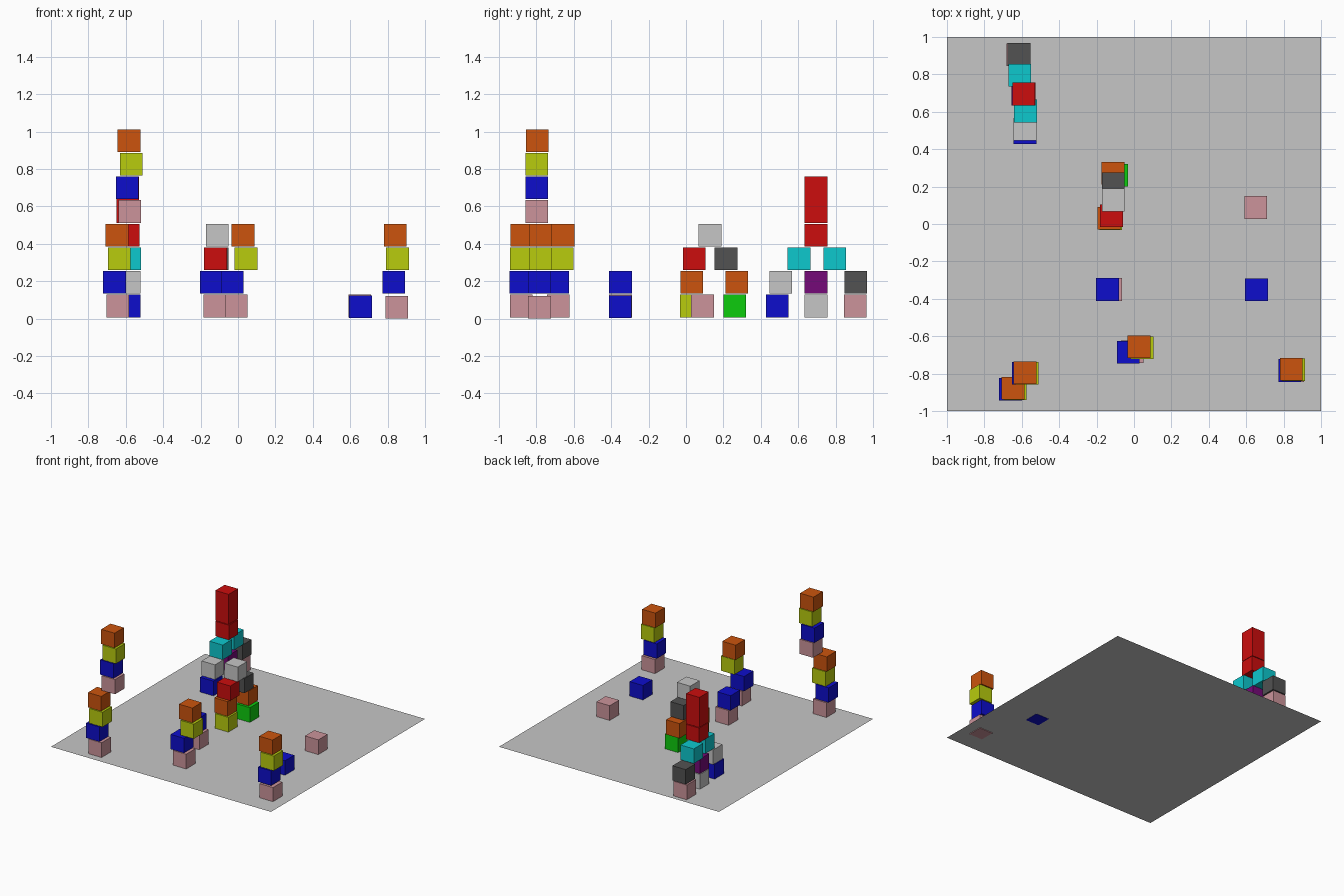
import bpy
import bmesh

if "Cube" in bpy.data.objects:
    bpy.data.objects.remove(bpy.data.objects["Cube"])

SIZE = 0.121     # cube edge
PITCH = 0.1263   # height of one stacking level
BASE = 0.0055    # height of the floor sheet


def to_linear(v):
    v /= 255
    return v / 12.92 if v <= 0.04045 else ((v + 0.055) / 1.055) ** 2.4


# One material per flat colour (given as screen values)
PALETTE = {
    "blue": (13, 13, 204), "pink": (204, 148, 155), "orange": (204, 84, 13),
    "yellow": (184, 204, 13), "green": (13, 204, 13), "red": (204, 13, 13),
    "light_grey": (198, 198, 198), "dark_grey": (82, 82, 82),
    "cyan": (13, 200, 206), "purple": (117, 10, 120),
}
MATS = {}
for name, rgb in PALETTE.items():
    m = bpy.data.materials.new(name)
    m.diffuse_color = (*[to_linear(c) for c in rgb], 1)
    m.use_nodes = True
    m.node_tree.nodes["Principled BSDF"].inputs["Base Color"].default_value = m.diffuse_color
    MATS[name] = m


def finish(bm, name, colour):
    mesh = bpy.data.meshes.new(name)
    bm.to_mesh(mesh)
    bm.free()
    mesh.materials.append(MATS[colour])
    obj = bpy.data.objects.new(name, mesh)
    bpy.context.collection.objects.link(obj)
    return obj


def block(name, colour, x, y, level, levels=1, sink=0.0):
    """Cube on a stacking level; 'levels' makes it taller."""
    height = SIZE + (levels - 1) * PITCH
    bm = bmesh.new()
    bmesh.ops.create_cube(bm, size=1)
    bmesh.ops.scale(bm, vec=(SIZE, SIZE, height), verts=bm.verts)
    obj = finish(bm, name, colour)
    obj.location = (x, y, BASE + 0.001 - sink + level * PITCH + height / 2)
    return obj


# Floor sheet
bm = bmesh.new()
bmesh.ops.create_grid(bm, x_segments=1, y_segments=1, size=1)
finish(bm, "floor_sheet", "light_grey").location.z = BASE

# Four-colour towers: first level, bottom sink, then x, y of each cube going up
ORDER = ("pink", "blue", "yellow", "orange")
TOWERS = {
    "right_tower": (0, 0.0065, [(.848, -.783), (.832, -.783), (.853, -.78), (.84, -.777)]),
    "left_tower": (0, 0, [(-.642, -.88), (-.66, -.883), (-.634, -.88), (-.647, -.878)]),
    "floating_tower": (4, 0, [(-.578, -.797), (-.592, -.797), (-.57, -.797), (-.583, -.796)]),
    "middle_tower": (0, 0, [(-.01, -.684), (-.03, -.685), (.043, -.662), (.027, -.657)]),
}
for tower, (first, sink, spots) in TOWERS.items():
    for i, (colour, (x, y)) in enumerate(zip(ORDER, spots)):
        block(f"{tower}_{colour}", colour, x, y, first + i, sink=sink if i == 0 else 0)

# Short pair and single cubes
block("pair_pink", "pink", -.125, -.35, 0)
block("pair_blue", "blue", -.142, -.35, 1)
block("single_blue", "blue", .655, -.351, 0, sink=0.003)
block("single_pink", "pink", .65, .088, 0)

# Small arch: two leaning legs meeting under a top cube
for colour, x, y, level in [
    ("yellow", -.125, .028, 0), ("orange", -.134, .03, 1), ("red", -.12, .045, 2),
    ("green", -.092, .26, 0), ("orange", -.112, .271, 1), ("dark_grey", -.11, .214, 2),
    ("light_grey", -.11, .128, 3),
]:
    block(f"small_arch_{colour}_{level}", colour, x, y, level)

# Large pyramid with three legs, two bridging cubes and a tall top
for colour, x, y, level in [
    ("blue", -.583, .487, 0), ("light_grey", -.583, .507, 1),
    ("light_grey", -.595, .695, 0), ("purple", -.595, .695, 1),
    ("pink", -.622, .904, 0), ("dark_grey", -.615, .908, 1),
    ("cyan", -.58, .604, 2), ("cyan", -.61, .796, 2), ("red", -.588, .695, 3),
]:
    block(f"pyramid_{colour}_{level}", colour, x, y, level)
block("pyramid_tall_top", "red", -.59, .695, 4, levels=2)
